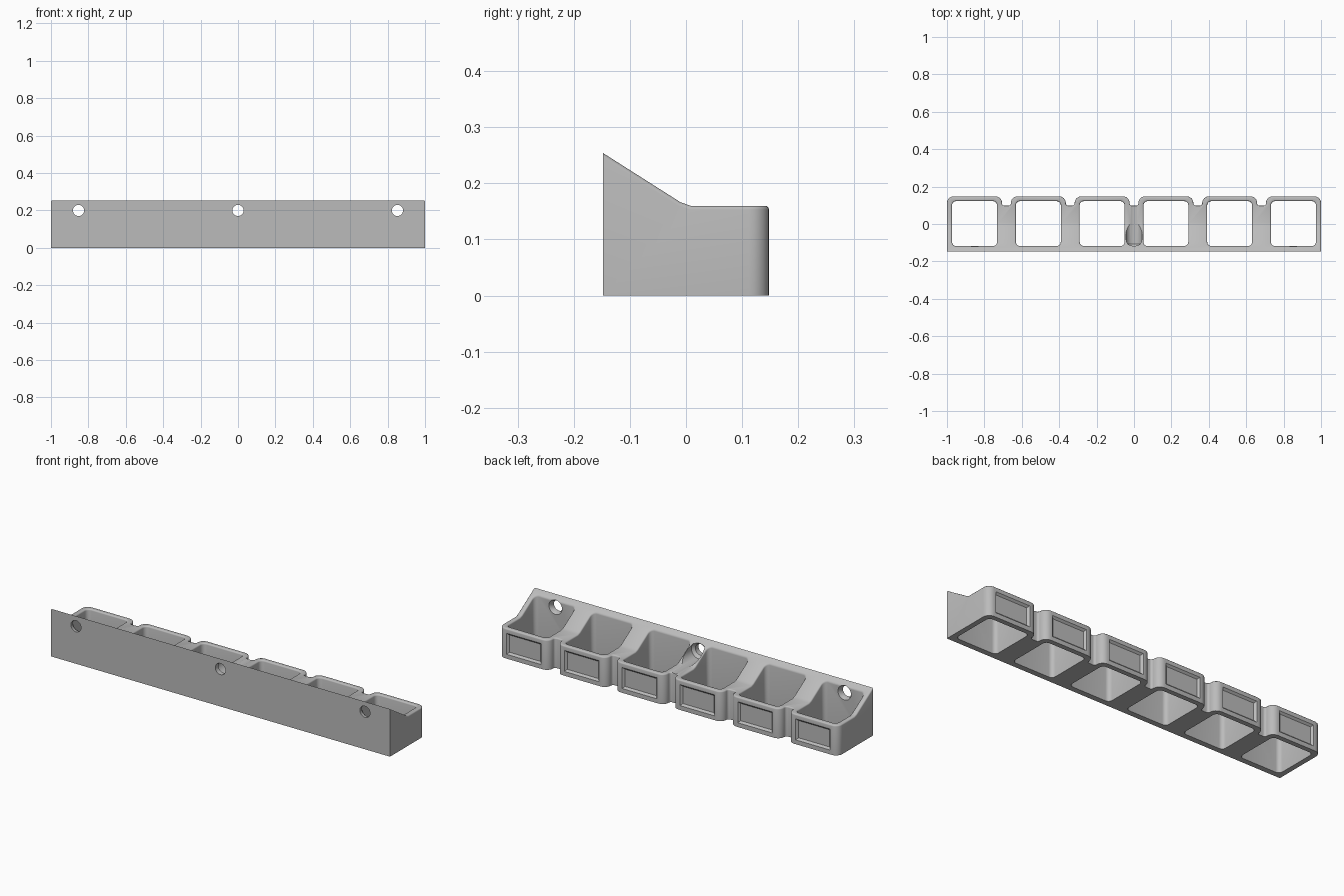
import bpy, bmesh
from math import sin, cos, pi, radians
from mathutils import Vector

cube = bpy.data.objects.get("Cube")
if cube:
    bpy.data.objects.remove(cube, do_unlink=True)

PITCH, HALF, FRONT, BACK = 0.341, 0.147, -0.148, 0.148
CENTRES = [(i - 2.5) * PITCH for i in range(6)]

grey = bpy.data.materials.new("plain grey")
grey.use_nodes = True
grey.diffuse_color = (0.5, 0.5, 0.5, 1)
grey.node_tree.nodes["Principled BSDF"].inputs["Base Color"].default_value = (0.5, 0.5, 0.5, 1)


def loft(bm, rings):
    """Closed solid running through rings of equal point count."""
    rows = [[bm.verts.new(p) for p in ring] for ring in rings]
    n = len(rows[0])
    for a, b in zip(rows, rows[1:]):
        for k in range(n):
            bm.faces.new((a[k], a[(k + 1) % n], b[(k + 1) % n], b[k]))
    bm.faces.new(rows[0][::-1])
    bm.faces.new(rows[-1])


def make(name, solids):
    bm = bmesh.new()
    for rings in solids:
        loft(bm, rings)
    bmesh.ops.recalc_face_normals(bm, faces=bm.faces)
    mesh = bpy.data.meshes.new(name)
    bm.to_mesh(mesh)
    bm.free()
    mesh.materials.append(grey)
    obj = bpy.data.objects.new(name, mesh)
    bpy.context.collection.objects.link(obj)
    return obj


def rounded(corners, steps=6):
    """Round off right-angled corners given as (x, y, radius)."""
    out = []
    for i, (x, y, r) in enumerate(corners):
        p = Vector((x, y))
        if r == 0:
            out.append(p)
            continue
        d1 = (Vector(corners[i - 1][:2]) - p).normalized()
        d2 = (Vector(corners[(i + 1) % len(corners)][:2]) - p).normalized()
        for k in range(steps + 1):
            t = k / steps * pi / 2
            out.append(p + r * (d1 + d2) - r * (d2 * cos(t) + d1 * sin(t)))
    return out


def upright(outline, low, high):
    return [[(p[0], p[1], z) for p in outline] for z in (low, high)]


def cut(target, name, solids):
    cutter = make(name, solids)
    mod = target.modifiers.new(name, 'BOOLEAN')
    mod.operation, mod.solver, mod.object = 'DIFFERENCE', 'EXACT', cutter
    graph = bpy.context.evaluated_depsgraph_get()
    result = bpy.data.meshes.new_from_object(target.evaluated_get(graph))
    target.modifiers.clear()
    target.data = result
    bpy.data.objects.remove(cutter, do_unlink=True)


# Plan outline: straight mounting side, six rounded cells with notches between
outline = [(-1, FRONT, 0), (1, FRONT, 0)]
for i in reversed(range(6)):
    right = 1 if i == 5 else CENTRES[i] + HALF
    left = -1 if i == 0 else CENTRES[i] - HALF
    if i < 5:
        outline.append((right, 0.098, 0.012))
    outline += [(right, BACK, 0.036), (left, BACK, 0.036)]
    if i > 0:
        outline.append((left, 0.098, 0.012))
rack = make("bin_rack", [upright(rounded(outline), 0, 0.32)])

# Sloping upper edge that runs into the flat cell rims
slope = [(-0.2, 0.287), (-0.01, 0.1664), (0.008, 0.16), (0.3, 0.16), (0.3, 0.5), (-0.2, 0.5)]
cut(rack, "slope_cutter", [[[(x, y, z) for y, z in slope] for x in (-1.2, 1.2)]])

# Open pockets through each cell
pockets = []
for c in CENTRES:
    a, b, r = c - 0.12, c + 0.12, 0.022
    pockets.append(upright(rounded([(a, -0.118, r), (b, -0.118, r), (b, 0.122, r), (a, 0.122, r)]), -0.1, 0.6))
cut(rack, "pocket_cutter", pockets)

# Soft rims around pockets and outer upper edges
bm = bmesh.new()
bm.from_mesh(rack.data)
bmesh.ops.remove_doubles(bm, verts=bm.verts, dist=0.00001)
bm.normal_update()
rims = []
for e in bm.edges:
    if len(e.link_faces) != 2:
        continue
    top, side = sorted(e.link_faces, key=lambda f: -f.normal.z)
    mounting = side.normal.y < -0.9 and side.calc_center_median().y < -0.14
    if top.normal.z > 0.5 and abs(side.normal.z) < 0.1 and not mounting:
        rims.append(e)
bmesh.ops.bevel(bm, geom=rims, offset=0.007, segments=3, profile=0.5,
                affect='EDGES', clamp_overlap=False)
bm.to_mesh(rack.data)
bm.free()

# Shallow framed label recesses on the outside of every cell
labels = []
for c in CENTRES:
    rings = []
    for y, w, h in ((BACK + 0.01, 0.112, 0.066), (BACK - 0.01, 0.092, 0.046)):
        rings.append([(c + sx * w, y, 0.079 + sz * h)
                      for sx, sz in ((-1, -1), (1, -1), (1, 1), (-1, 1))])
    labels.append(rings)
cut(rack, "label_cutter", labels)


# Screw holes with flared heads; the middle one has a long driver channel
def screw(x, profile):
    return [[(x + r * cos(k * pi / 16), y, 0.2 + r * sin(k * pi / 16))
             for k in range(32)] for y, r in profile]


end_hole = [(-0.2, 0.03), (-0.132, 0.03), (-0.116, 0.04), (-0.09, 0.04)]
mid_hole = [(-0.2, 0.03), (-0.122, 0.03), (-0.108, 0.044), (0.2, 0.044)]
cut(rack, "screw_cutter", [screw(CENTRES[0], end_hole), screw(0, mid_hole),
                           screw(CENTRES[5], end_hole)])

bpy.ops.object.select_all(action='DESELECT')
rack.select_set(True)
bpy.context.view_layer.objects.active = rack
bpy.ops.object.shade_smooth_by_angle(angle=radians(32))
